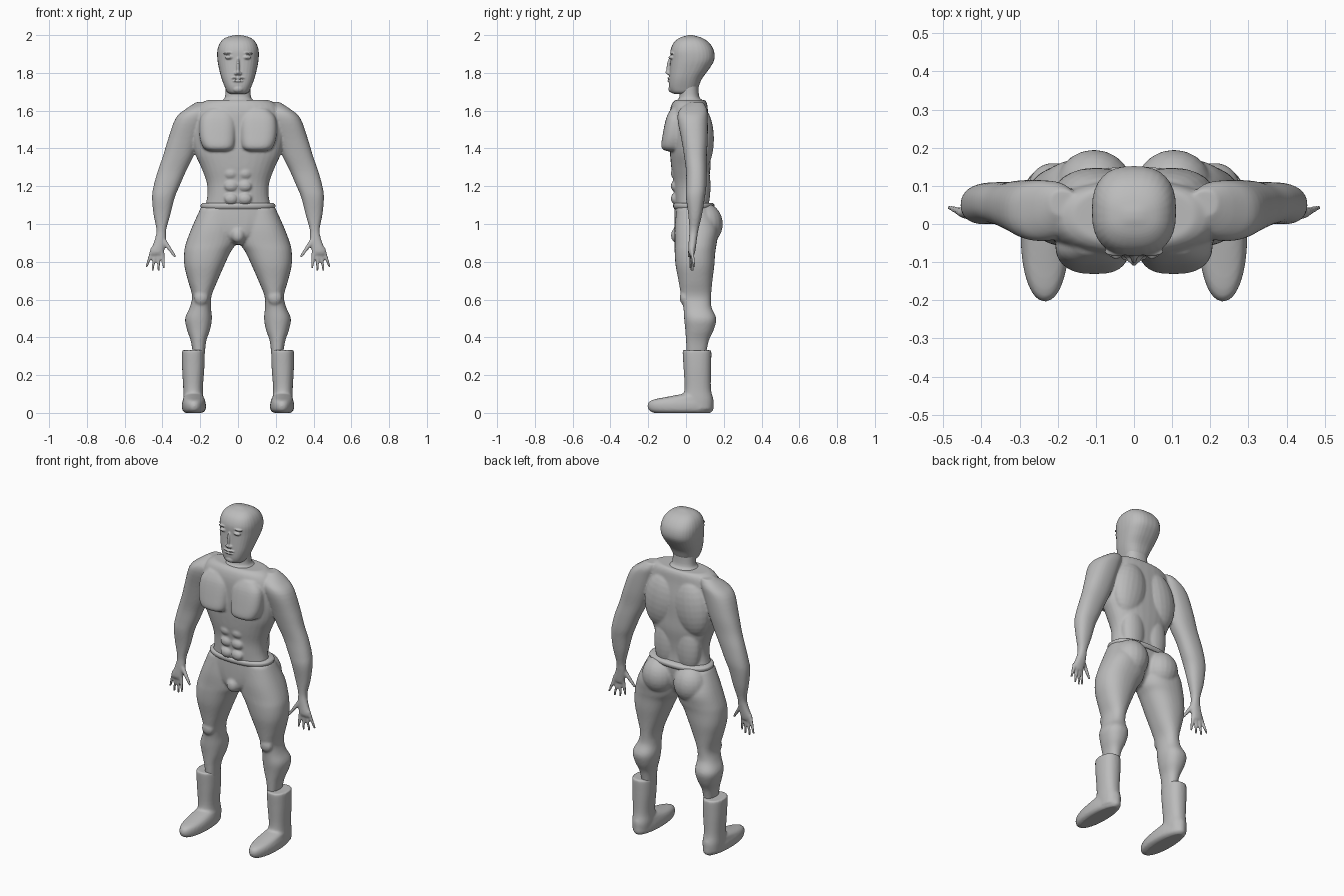
import bpy, bmesh, math
from mathutils import Matrix, Vector

cube = bpy.data.objects.get("Cube")
if cube:
    bpy.data.objects.remove(cube)

grey = bpy.data.materials.new("plain grey")
grey.use_nodes = True
GREY = (.5, .5, .5, 1)
grey.diffuse_color = GREY
grey.node_tree.nodes["Principled BSDF"].inputs["Base Color"].default_value = GREY


def spline(a, b, c, d, t):
    """Catmull-Rom blend of four section tuples."""
    return [q + t / 2 * (r - p + t * (2*p - 5*q + 4*r - s + t * (3*(q - r) + s - p)))
            for p, q, r, s in zip(a, b, c, d)]


def power(v, p):
    return math.copysign(abs(v) ** p, v)


def loft(bm, sections, p=.88, sides=32, steps=4):
    """Skin rounded horizontal sections given as (z, x0, x1, y0, y1)."""
    last = len(sections) - 1
    pick = lambda i: sections[max(0, min(last, i))]
    rows = [spline(pick(i - 1), pick(i), pick(i + 1), pick(i + 2), k / steps)
            for i in range(last) for k in range(steps)] + [sections[-1]]
    rings = []
    for z, x0, x1, y0, y1 in rows:
        ring = []
        for k in range(sides):
            a = math.tau * k / sides
            ring.append(bm.verts.new(((x0 + x1) / 2 + (x1 - x0) / 2 * power(math.cos(a), p),
                                      (y0 + y1) / 2 + (y1 - y0) / 2 * power(math.sin(a), p), z)))
        rings.append(ring)
    faces = [bm.faces.new(rings[0]), bm.faces.new(rings[-1])]
    for low, high in zip(rings, rings[1:]):
        for k in range(sides):
            n = (k + 1) % sides
            faces.append(bm.faces.new((low[k], low[n], high[n], high[k])))
    bmesh.ops.recalc_face_normals(bm, faces=faces)


def centred(bm, sections, **options):
    """Loft symmetric sections given as (z, half width, y0, y1)."""
    loft(bm, [(z, -w, w, y0, y1) for z, w, y0, y1 in sections], **options)


def blob(bm, centre, radii, tilt=0, axis="Y"):
    """Ellipsoid muscle or feature."""
    m = (Matrix.Translation(centre) @ Matrix.Rotation(tilt, 4, axis)
         @ Matrix.Diagonal((*radii, 1)))
    bmesh.ops.create_uvsphere(bm, u_segments=20, v_segments=14, radius=1, matrix=m)


def finger(bm, base, tip, r):
    """Tapered digit between two points."""
    a, b = Vector(base), Vector(tip)
    m = (Matrix.Translation((a + b) / 2)
         @ (b - a).to_track_quat("Z", "Y").to_matrix().to_4x4())
    bmesh.ops.create_cone(bm, cap_ends=True, segments=14, radius1=r, radius2=r * .55,
                          depth=(b - a).length, matrix=m)
    blob(bm, tip, (r * .6,) * 3)


def mirror(bm):
    """Copy everything so far to the other side."""
    geom = bmesh.ops.duplicate(bm, geom=bm.verts[:] + bm.edges[:] + bm.faces[:])["geom"]
    for v in geom:
        if isinstance(v, bmesh.types.BMVert):
            v.co.x *= -1
    bmesh.ops.reverse_faces(bm, faces=[f for f in geom if isinstance(f, bmesh.types.BMFace)])


def finish(bm, name, voxel=0, relax=4):
    """Make the object; a voxel size fuses its overlapping pieces."""
    mesh = bpy.data.meshes.new(name)
    bm.to_mesh(mesh)
    bm.free()
    ob = bpy.data.objects.new(name, mesh)
    bpy.context.collection.objects.link(ob)
    mesh.materials.append(grey)
    if voxel:
        fuse = ob.modifiers.new("fuse", "REMESH")
        fuse.mode, fuse.voxel_size, fuse.use_smooth_shade = "VOXEL", voxel, True
        soft = ob.modifiers.new("soften", "SMOOTH")
        soft.factor, soft.iterations = .5, relax
    bpy.ops.object.select_all(action="DESELECT")
    ob.select_set(True)
    bpy.context.view_layer.objects.active = ob
    bpy.ops.object.shade_smooth_by_angle(angle=math.radians(50))
    return ob


# Upper body: arms, hands and muscles on one side
bm = bmesh.new()
loft(bm, [(1.645, .15, .22, .02, .09), (1.61, .15, .275, -.03, .11), (1.56, .16, .33, -.045, .115),
          (1.45, .2, .37, -.025, .115), (1.36, .235, .397, -.01, .11), (1.28, .275, .425, 0, .11),
          (1.2, .31, .447, 0, .108), (1.14, .335, .455, 0, .1), (1.05, .358, .447, .012, .085),
          (.97, .38, .432, .018, .066), (.92, .381, .44, .015, .058),
          (.86, .39, .462, .012, .05), (.84, .395, .46, .016, .045)])
for k, (x, z) in enumerate([(.392, .77), (.421, .757), (.452, .758), (.484, .775)]):
    finger(bm, (.403 + .016 * k, .03, .87), (x, .022 + .007 * k, z), .012)
finger(bm, (.395, .03, .915), (.335, .015, .83), .014)
# Chest plates, back lobes and abdominal blocks
loft(bm, [(1.385, .05, .15, -.1, .02), (1.405, .02, .185, -.13, .02), (1.47, .01, .205, -.124, .02),
          (1.56, .012, .2, -.105, .02), (1.61, .04, .16, -.08, .02)], p=.7)
blob(bm, (.1, .08, 1.45), (.11, .068, .17), -.15)
blob(bm, (.075, .08, 1.2), (.075, .05, .16))
for row in range(4):
    blob(bm, (.037, -.06, 1.335 - .067 * row), (.035, .02, .029))
mirror(bm)
# Trunk
centred(bm, [(1.07, .18, -.056, .12), (1.15, .162, -.062, .115), (1.22, .166, -.066, .12),
             (1.3, .195, -.078, .13), (1.38, .23, -.085, .13), (1.48, .245, -.088, .13),
             (1.58, .23, -.088, .118), (1.635, .2, -.075, .112), (1.657, .16, -.055, .1)])
finish(bm, "torso_and_arms", .0065)

# Trousers: legs, buttocks and knees
bm = bmesh.new()
loft(bm, [(1.08, .005, .2, -.05, .13), (.98, .003, .245, -.06, .17), (.9, .01, .275, -.06, .163),
          (.85, .04, .285, -.06, .155), (.78, .073, .284, -.055, .15), (.7, .108, .265, -.04, .14),
          (.62, .14, .243, -.026, .133), (.56, .143, .255, -.014, .135), (.5, .138, .28, -.01, .16),
          (.44, .148, .27, -.004, .147), (.38, .168, .25, 0, .12), (.3, .177, .237, .005, .105)])
blob(bm, (.105, .1, 1.0), (.1, .095, .11))
blob(bm, (.195, -.008, .61), (.038, .025, .04))
mirror(bm)
centred(bm, [(1.1, .19, -.06, .14), (1.03, .21, -.062, .135), (.96, .15, -.06, .12),
             (.91, .05, -.05, .09), (.89, .02, -.03, .06)])
blob(bm, (0, -.05, .94), (.035, .03, .04))
finish(bm, "trousers", .0075)

# Waistband lip
bm = bmesh.new()
centred(bm, [(1.08, .192, -.062, .143), (1.09, .197, -.068, .15),
             (1.102, .197, -.068, .15), (1.11, .188, -.062, .142)])
finish(bm, "waistband")

# Boots: shaft and foot
bm = bmesh.new()
loft(bm, [(.332, .185, .288, -.01, .126), (.326, .177, .296, -.018, .134), (.24, .178, .296, -.013, .133),
          (.13, .186, .29, -.008, .132), (.07, .182, .29, -.02, .143), (.02, .185, .288, -.02, .14)])
loft(bm, [(0, .19, .28, -.17, .13), (.015, .172, .294, -.197, .145), (.045, .17, .297, -.203, .146),
          (.068, .175, .292, -.18, .146), (.085, .182, .288, -.1, .143), (.1, .19, .28, -.02, .135)], p=.95)
mirror(bm)
finish(bm, "boots", .007, 3)

# Neck
bm = bmesh.new()
centred(bm, [(1.62, .11, -.06, .1), (1.652, .085, -.05, .09), (1.675, .068, -.035, .07),
             (1.74, .066, -.035, .065)])
finish(bm, "neck")

# Head: brows, eyes, cheeks and nostrils on one side
bm = bmesh.new()
blob(bm, (.047, -.077, 1.882), (.022, .012, .011))
blob(bm, (.047, -.086, 1.882), (.009, .007, .007))
blob(bm, (.047, -.073, 1.905), (.032, .012, .006), .1)
blob(bm, (.011, -.09, 1.797), (.009, .011, .008))
mirror(bm)
# Skull, nose and lips
centred(bm, [(1.688, .035, -.06, .03), (1.697, .056, -.078, .05), (1.725, .07, -.089, .066),
             (1.77, .087, -.089, .085), (1.82, .1, -.086, .122), (1.87, .109, -.083, .15),
             (1.92, .109, -.082, .147), (1.96, .095, -.065, .122), (1.985, .068, -.035, .085),
             (1.997, .03, 0, .045), (2, .008, .015, .03)], p=.8)
blob(bm, (0, -.085, 1.835), (.009, .018, .05), -.12, "X")
blob(bm, (0, -.095, 1.803), (.011, .015, .011))
for z, w in ((1.772, .037), (1.757, .03)):
    blob(bm, (0, -.085, z), (w, .014, .006))
blob(bm, (0, -.075, 1.715), (.03, .018, .02))
finish(bm, "head", .004, 2)
